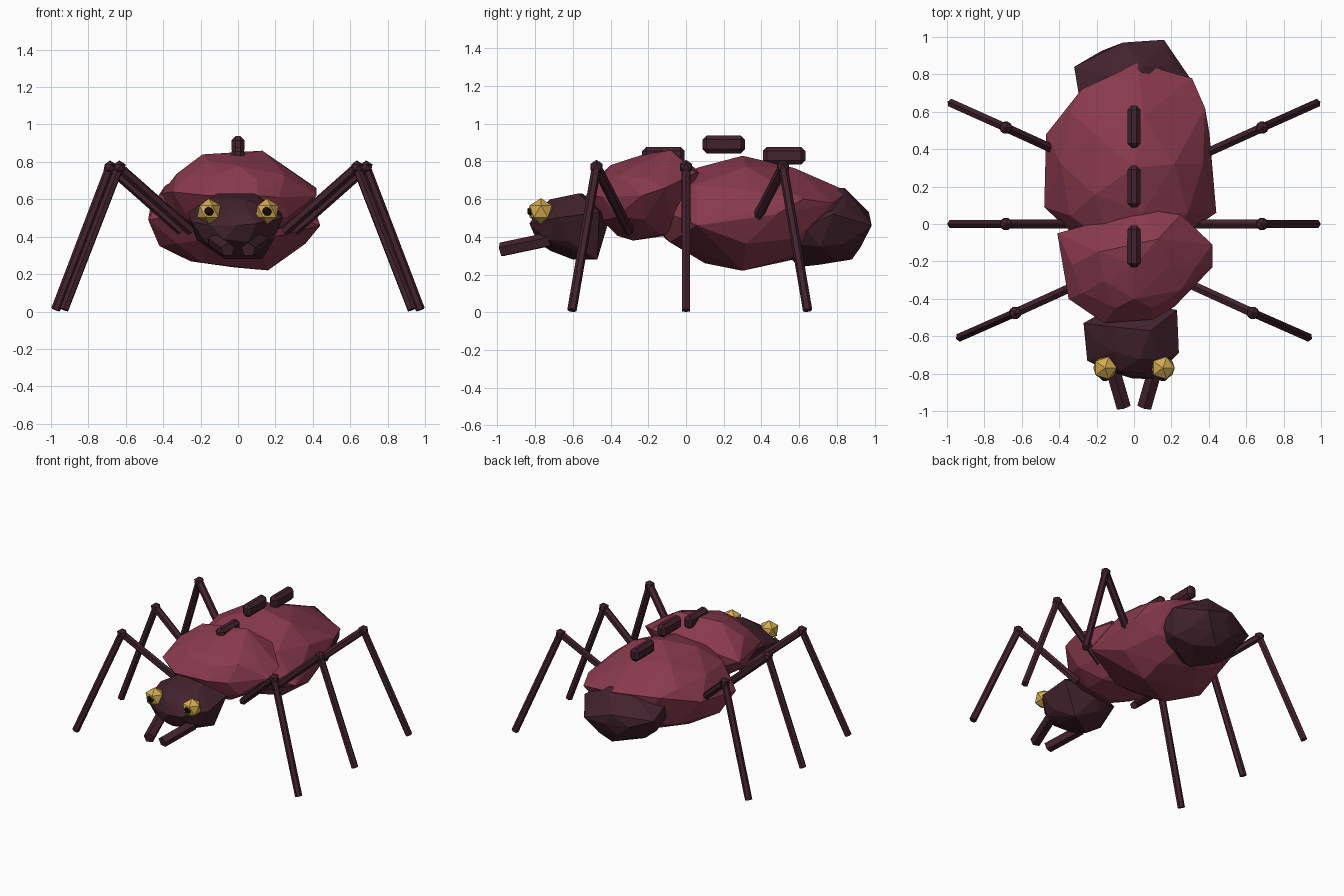
import bpy, bmesh, random
from mathutils import Vector, Matrix

random.seed(4)
cube = bpy.data.objects.get("Cube")
if cube:
    bpy.data.objects.remove(cube, do_unlink=True)


def make_material(name, rgb):
    mat = bpy.data.materials.new(name)
    mat.use_nodes = True
    mat.diffuse_color = (*rgb, 1)
    mat.node_tree.nodes["Principled BSDF"].inputs["Base Color"].default_value = (*rgb, 1)
    return mat


crimson = make_material("crimson_shell", (.25, .042, .076))
dark = make_material("dark_maroon", (.055, .016, .027))
gold = make_material("gold_eye", (.66, .41, .08))
black = make_material("black_pupil", (.012, .005, .007))


def finish(name, bm, mat):
    bmesh.ops.recalc_face_normals(bm, faces=bm.faces)
    mesh = bpy.data.meshes.new(name)
    bm.to_mesh(mesh)
    bm.free()
    mesh.materials.append(mat)
    obj = bpy.data.objects.new(name, mesh)
    bpy.context.scene.collection.objects.link(obj)
    return obj


def ball(name, center, radius, mat):
    bm = bmesh.new()
    bmesh.ops.create_icosphere(bm, subdivisions=1, radius=radius,
                               matrix=Matrix.Translation(center))
    return finish(name, bm, mat)


def blob(name, center, radii, corners, mat):
    """Rough faceted ellipsoid whose nearest vertices are pulled to the corners."""
    bm = bmesh.new()
    bmesh.ops.create_icosphere(bm, subdivisions=2, radius=1)
    for v in bm.verts:
        scale = random.uniform(.93, 1)
        v.co = Vector(center) + Vector(c * r * scale for c, r in zip(v.co, radii))
    free = list(bm.verts)
    for corner in map(Vector, corners):
        nearest = min(free, key=lambda v: (v.co - corner).length)
        nearest.co = corner
        free.remove(nearest)
    # Rebuild as a clean convex shell
    points = [v.co.copy() for v in bm.verts]
    bm.free()
    bm = bmesh.new()
    for p in points:
        bm.verts.new(p)
    bmesh.ops.convex_hull(bm, input=bm.verts)
    bmesh.ops.delete(bm, geom=[v for v in bm.verts if not v.link_faces], context='VERTS')
    return finish(name, bm, mat)


def rod(name, start, end, radius, sides, mat):
    start, end = Vector(start), Vector(end)
    axis = end - start
    turn = axis.to_track_quat('Z', 'Y').to_matrix().to_4x4()
    bm = bmesh.new()
    bmesh.ops.create_cone(bm, cap_ends=True, segments=sides, radius1=radius,
                          radius2=radius, depth=axis.length,
                          matrix=Matrix.Translation((start + end) / 2) @ turn)
    return finish(name, bm, mat)


# Body segments
blob("abdomen", (-.02, .32, .52), (.45, .53, .3), [
    (-.48, .09, .49), (-.47, .48, .55), (-.28, .72, .62), (.02, .86, .64),
    (.31, .78, .58), (.38, .62, .6), (.44, .06, .46), (0, .3, .83),
    (.16, .3, .22), (-.19, .1, .26), (-.42, .2, .35)], crimson)
blob("thorax", (0, -.22, .61), (.39, .29, .24), [
    (-.41, -.05, .63), (-.35, -.4, .64), (-.16, -.53, .62), (.1, -.51, .62),
    (.42, -.23, .62), (.42, -.11, .66), (.25, .05, .74), (.04, .08, .74),
    (-.19, -.15, .84), (.13, -.08, .86), (0, -.4, .78), (0, -.28, .38)], crimson)
blob("head", (-.01, -.62, .46), (.24, .21, .17), [
    (-.27, -.53, .53), (-.25, -.73, .48), (.1, -.83, .47), (.24, -.69, .5),
    (.23, -.46, .53), (.09, -.57, .63), (-.11, -.55, .63), (-.07, -.6, .28),
    (.13, -.47, .28)], dark)
blob("tail_tip", (0, .71, .45), (.3, .27, .2), [
    (-.32, .84, .5), (-.29, .66, .55), (-.06, .97, .53), (.16, .985, .46),
    (.3, .78, .52), (.05, .84, .66), (0, .88, .28), (0, .6, .24)], dark)

# Hip, knee and foot of each leg on the +x side
legs = {
    "front": ((.25, -.3, .43), (.635, -.475, .77), (.93, -.605, .01)),
    "middle": ((.3, 0, .43), (.685, 0, .77), (.975, 0, .01)),
    "back": ((.3, .34, .43), (.685, .515, .77), (.975, .645, .01)),
}

for side, sign in (("left", 1), ("right", -1)):
    def flip(p):
        return (p[0] * sign, p[1], p[2])

    for place, joints in legs.items():
        hip, knee, foot = map(flip, joints)
        rod(f"{side}_{place}_thigh", hip, knee, .027, 6, dark)
        rod(f"{side}_{place}_shin", knee, foot, .025, 6, dark)
        ball(f"{side}_{place}_knee", knee, .038, dark)

    # Eyes and mandibles
    ball(f"{side}_eye", flip((.155, -.77, .535)), .07, gold)
    ball(f"{side}_pupil", flip((.155, -.815, .535)), .03, black)
    rod(f"{side}_mandible", flip((.13, -.72, .385)), flip((.055, -.98, .33)), .04, 5, dark)

# Chamfered ridges along the back
for name, y, z in (("front", -.12, .83), ("middle", .2, .89), ("back", .52, .83)):
    bm = bmesh.new()
    bmesh.ops.create_cube(bm, size=1, matrix=Matrix.Translation((0, y, z))
                          @ Matrix.Diagonal((.07, .225, .095, 1)))
    bmesh.ops.bevel(bm, geom=bm.edges[:], offset=.022, segments=1, affect='EDGES')
    finish(f"{name}_back_ridge", bm, dark)
